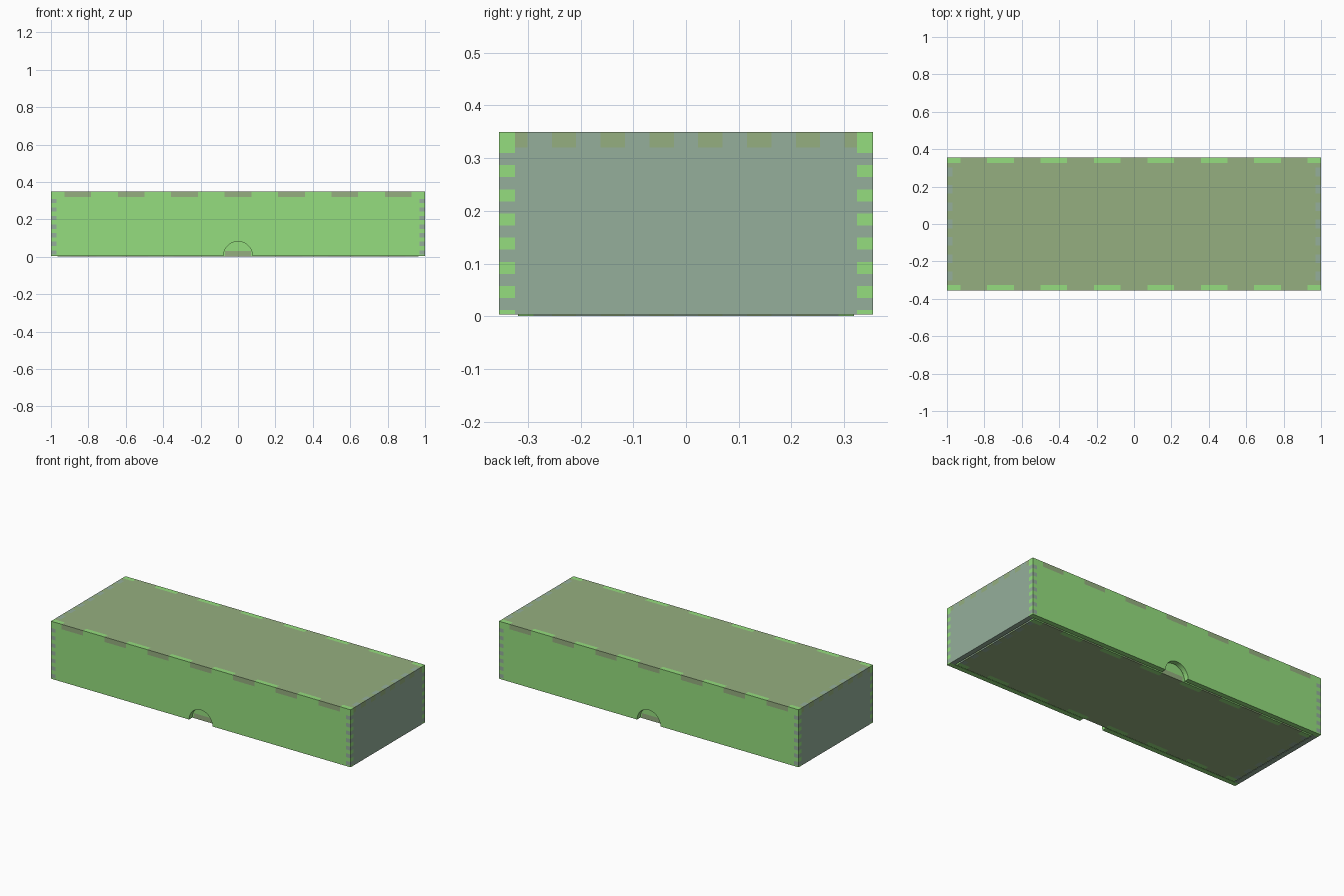
import bpy, bmesh, math

if "Cube" in bpy.data.objects:
    bpy.data.objects.remove(bpy.data.objects["Cube"])

T = 0.03        # board thickness
STEP_Y = 0.0926  # finger pitch along the short edges
STEP_Z = 0.0459  # finger pitch up the corners


def material(name, rgb):
    m = bpy.data.materials.new(name)
    m.diffuse_color = (*rgb, 1)
    m.use_nodes = True
    m.node_tree.nodes["Principled BSDF"].inputs["Base Color"].default_value = m.diffuse_color
    return m


GREEN = material("long_wall_green", (0.30, 0.73, 0.21))
BLUE = material("end_wall_blue_grey", (0.30, 0.43, 0.33))
OLIVE = material("plate_olive", (0.30, 0.43, 0.215))


def comb(a, b, base, tooth, spans):
    """Edge from a to b at height base, stepping to height tooth inside each span."""
    pts = [(a, base)]
    for s, e in spans:
        pts += [(s, base), (s, tooth), (e, tooth), (e, base)]
    return pts + [(b, base)]


def swap(pts):
    return [(v, u) for u, v in pts]


def panel(name, outline, near, far, place, mat):
    """Extrude a flat outline between two depths; place maps (u, v, depth) to xyz."""
    pts = []
    for p in outline:
        if not pts or math.dist(p, pts[-1]) > 1e-6:
            # drop zero-width spikes left where a tooth meets a corner
            if len(pts) > 1 and math.dist(p, pts[-2]) < 1e-6:
                pts.pop()
            else:
                pts.append(p)
    if math.dist(pts[0], pts[-1]) < 1e-6:
        pts.pop()
    bm = bmesh.new()
    face = bm.faces.new([bm.verts.new(place(u, v, near)) for u, v in pts])
    new = bmesh.ops.extrude_face_region(bm, geom=[face])["geom"]
    for vert in (g for g in new if isinstance(g, bmesh.types.BMVert)):
        far_pt, near_pt = place(0, 0, far), place(0, 0, near)
        vert.co += type(vert.co)([f - n for f, n in zip(far_pt, near_pt)])
    bmesh.ops.recalc_face_normals(bm, faces=bm.faces)
    mesh = bpy.data.meshes.new(name)
    bm.to_mesh(mesh)
    bm.free()
    mesh.materials.append(mat)
    bpy.context.collection.objects.link(bpy.data.objects.new(name, mesh))


def finger_box(name, hx, hy, height, z_cap, direction, notch):
    """Five-sided box; w is the distance from its closed plate."""
    ix, iy = hx - T, hy - T
    zw = lambda w: z_cap + direction * w
    fx = [(k * hx * 2 / 7 - hx / 14, k * hx * 2 / 7 + hx / 14) for k in range(-3, 4)]
    fy = [((k + 0.5) * STEP_Y - STEP_Y / 4, (k + 0.5) * STEP_Y + STEP_Y / 4)
          for k in range(-4, 4)]
    fy = [(max(s, -iy), min(e, iy)) for s, e in fy if s < iy and e > -iy]
    fz = [(0.0402 + k * STEP_Z, 0.0402 + (k + 0.5) * STEP_Z) for k in range(8)]
    fz = [f for f in fz if f[1] < height]

    # closed plate with tabs on all four edges
    outline = (comb(-ix, ix, -iy, -hy, fx)
               + swap(comb(-iy, iy, ix, hx, fy))
               + comb(-ix, ix, iy, hy, fx)[::-1]
               + swap(comb(-iy, iy, -ix, -hx, fy))[::-1])
    panel(name + "_plate", outline, 0, T, lambda u, v, d: (u, v, zw(d)), OLIVE)

    # long walls, optionally with a half-round thumb notch in the open edge
    arc = []
    if notch:
        arc = [(notch * math.cos(math.pi * i / 32), height - notch * math.sin(math.pi * i / 32))
               for i in range(33)]
    outline = (comb(-hx, hx, 0, T, fx)
               + swap(comb(0, height, hx, ix, fz))
               + arc
               + swap(comb(0, height, -hx, -ix, fz))[::-1])
    for s, side in ((-1, "front"), (1, "back")):
        panel(f"{name}_{side}_wall", outline, hy, iy,
              lambda u, v, d, s=s: (u, s * d, zw(v)), GREEN)

    # end walls
    outline = (comb(-iy, iy, 0, T, fy)
               + swap(comb(0, height, iy, hy, fz))
               + swap(comb(0, height, -iy, -hy, fz))[::-1])
    for s, side in ((-1, "left"), (1, "right")):
        panel(f"{name}_{side}_wall", outline, hx, ix,
              lambda u, v, d, s=s: (s * d, u, zw(v)), BLUE)


# lid sits over the tray, open side down
finger_box("lid", 1.0, 0.355, 0.347, 0.35, -1, 0.078)
# tray inside, open side up
finger_box("tray", 0.964, 0.319, 0.319, 0.0, 1, 0)
